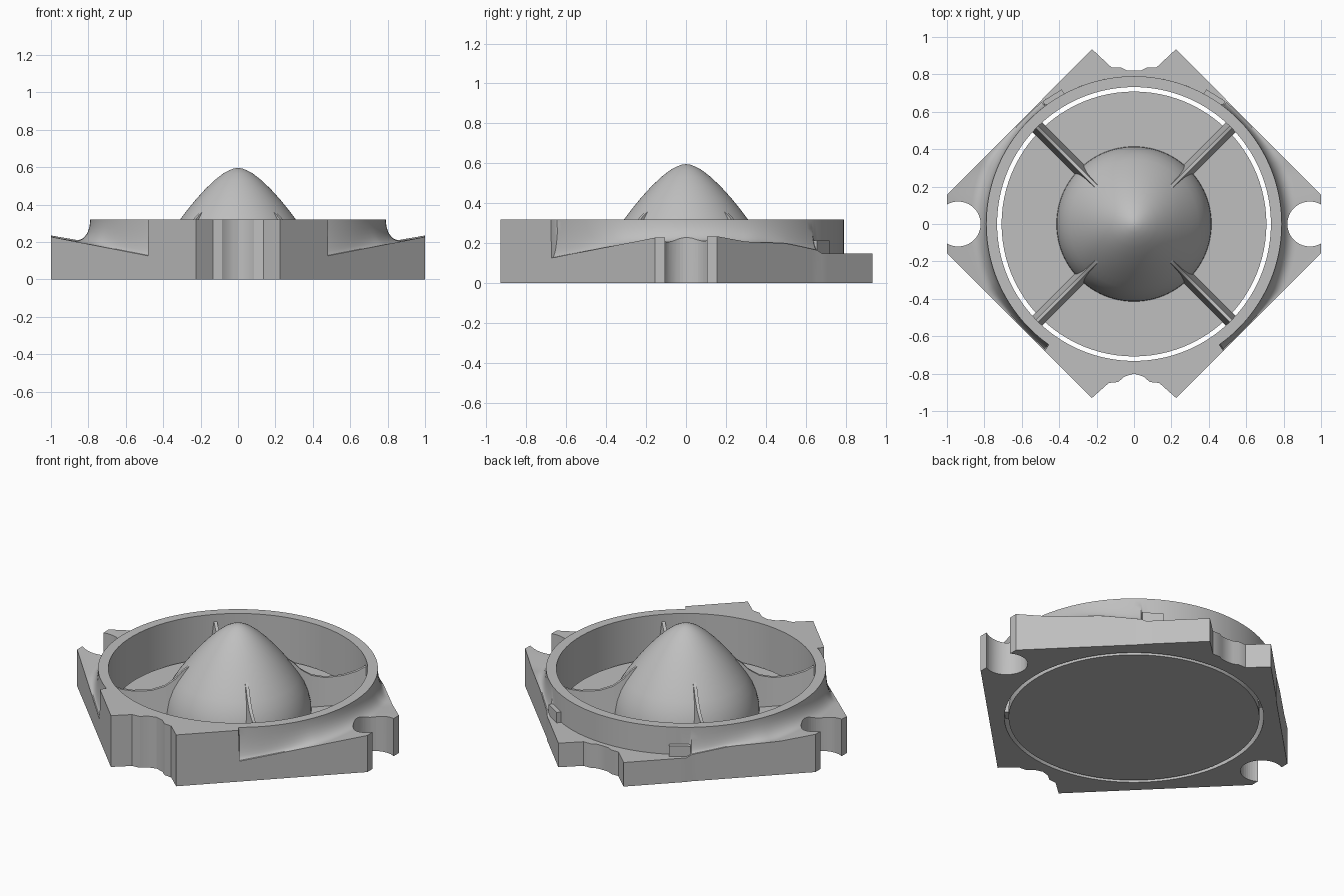
import bpy, bmesh, math
from mathutils import Vector

cube = bpy.data.objects.get("Cube")
if cube:
    bpy.data.objects.remove(cube, do_unlink=True)

grey = bpy.data.materials.new("warm_grey")
grey.use_nodes = True
colour = (0.52, 0.52, 0.52, 1)
grey.diffuse_color = colour
grey.node_tree.nodes["Principled BSDF"].inputs["Base Color"].default_value = colour

BORE, RING, TOP = 0.732, 0.79, 0.32
FLOOR = 0.06


def finish(name, bm, angle=30):
    bmesh.ops.recalc_face_normals(bm, faces=bm.faces)
    mesh = bpy.data.meshes.new(name)
    bm.to_mesh(mesh)
    bm.free()
    mesh.materials.append(grey)
    ob = bpy.data.objects.new(name, mesh)
    bpy.context.collection.objects.link(ob)
    smooth(ob, angle)
    return ob


def smooth(ob, angle=30):
    bpy.ops.object.select_all(action='DESELECT')
    ob.select_set(True)
    bpy.context.view_layer.objects.active = ob
    bpy.ops.object.shade_smooth_by_angle(angle=math.radians(angle))


def loft(bm, sections, closed):
    """Skin closed cross-sections in order, capping the ends if open."""
    rows = [[bm.verts.new(p) for p in s] for s in sections]
    pairs = list(zip(rows, rows[1:]))
    if closed:
        pairs.append((rows[-1], rows[0]))
    for a, b in pairs:
        n = len(a)
        for i in range(n):
            j = (i + 1) % n
            bm.faces.new((a[i], a[j], b[j], b[i]))
    if not closed:
        bm.faces.new(rows[0])
        bm.faces.new(rows[-1])


def interp(points, v):
    for (a, za), (b, zb) in zip(points, points[1:]):
        if v <= b:
            return za + (zb - za) * max(0, v - a) / (b - a)
    return points[-1][1]


# Base plan, right half from front to back; the third value is the subdivision
half = [(0, -0.80, 2), (0.05, -0.815, 1), (0.085, -0.845, 1), (0.135, -0.85, 1),
        (0.225, -0.93, 8), (0.478, -0.677, 1), (0.482, -0.673, 20), (1, -0.155, 8),
        (1, 0.155, 18), (0.498, 0.657, 1), (0.502, 0.661, 1), (0.48, 0.68, 8),
        (0.225, 0.935, 2), (0.12, 0.837, 1), (0.07, 0.837, 1), (0.04, 0.822, 1), (0, 0.82, 1)]
half.remove((0.502, 0.661, 1))
plan = []
for (x0, y0, n), (x1, y1, _) in zip(half, half[1:]):
    plan += [(x0 + (x1 - x0) * i / n, y0 + (y1 - y0) * i / n) for i in range(n)]
plan.append(half[-1][:2])
plan += [(-x, y) for x, y in reversed(plan[1:-1])]

# Height of the wing rim from front to back
rim = [(-0.68, 0.125), (-0.155, 0.228), (0.155, 0.235), (0.3, 0.208),
       (0.5, 0.2), (0.66, 0.165)]


def station(x, y):
    """Radial section: bore, ring top, concave shoulder, rim, underside."""
    radius = math.hypot(x, y)
    u = Vector((x / radius, y / radius, 0))
    up = Vector((0, 0, 1))
    pts = [u * BORE, u * BORE + up * TOP, u * RING + up * TOP]
    width = min(0.085, radius - RING)
    edge = interp(rim, y)
    steps = 8
    for k in range(steps + 2):
        t = 0.003 + 0.997 * min(1, (k / steps) ** 1.5)
        r = radius if k > steps else RING + width * t * 0.99
        if y < -0.675:
            z = TOP
        elif y > 0.66:
            z = 0.15
        else:
            low = edge - 0.17 * (radius - r)
            z = low + (TOP - low) * (1 - math.sqrt(max(0, 1 - (1 - t) ** 2)))
        pts.append(u * r + up * z)
    pts.append(u * radius)
    return pts


bm = bmesh.new()
loft(bm, [station(x, y) for x, y in plan], True)
base = finish("housing", bm)

# Round screw notches in the two side corners
for side in (-1, 1):
    bpy.ops.mesh.primitive_cylinder_add(vertices=48, radius=0.12, depth=1,
                                        location=(side * 0.94, 0, 0.1))
    cutter = bpy.context.object
    cutter.name = "notch_cutter"
    cutter.hide_render = True
    mod = base.modifiers.new("notch", 'BOOLEAN')
    mod.operation = 'DIFFERENCE'
    mod.solver = 'EXACT'
    mod.object = cutter
    bpy.context.view_layer.objects.active = base
    bpy.ops.object.modifier_apply(modifier=mod.name)
    bpy.data.objects.remove(cutter, do_unlink=True)
smooth(base)

# Small clip lugs at the back of the ring
for side in (-1, 1):
    bm = bmesh.new()
    bmesh.ops.create_cube(bm, size=1)
    for v in bm.verts:
        v.co = Vector((v.co.x * 0.12, v.co.y * 0.03, v.co.z * 0.07))
    lug = finish("clip_lug", bm)
    lug.location = (side * 0.43, 0.675, 0.18)
    lug.rotation_euler.z = -side * math.radians(32)


def lathe(name, profile, segments=96):
    bm = bmesh.new()
    verts = [bm.verts.new((r, 0, z)) for r, z in profile]
    edges = [bm.edges.new(p) for p in zip(verts, verts[1:])]
    bmesh.ops.spin(bm, geom=verts + edges, cent=(0, 0, 0), axis=(0, 0, 1),
                   angle=math.tau, steps=segments)
    bmesh.ops.remove_doubles(bm, verts=bm.verts, dist=0.0005)
    return finish(name, bm)


# Floor disc, separated from the bore by a thin gap
lathe("floor_disc", [(0, 0), (0.708, 0), (0.708, FLOOR), (0, FLOOR)])

# Pointed central dome
lathe("centre_dome", [(0.415, FLOOR - 0.01), (0.412, 0.1), (0.398, 0.16), (0.375, 0.22),
                      (0.345, 0.27), (0.31, 0.32), (0.27, 0.373), (0.225, 0.428),
                      (0.175, 0.483), (0.125, 0.531), (0.08, 0.566), (0.045, 0.585),
                      (0.02, 0.594), (0, 0.596)])

# Four diagonal struts with a sagging ridge
ridge = [(0.28, 0.36), (0.32, 0.33), (0.36, 0.285), (0.42, 0.245), (0.5, 0.225),
         (0.6, 0.23), (0.68, 0.25), (0.74, 0.28)]
for i in range(4):
    bm = bmesh.new()
    loft(bm, [[(r, -0.037, FLOOR - 0.01), (r, 0.037, FLOOR - 0.01),
               (r, 0.009, z), (r, -0.009, z)] for r, z in ridge], False)
    strut = finish("strut", bm)
    strut.rotation_euler.z = math.radians(45 + 90 * i)
